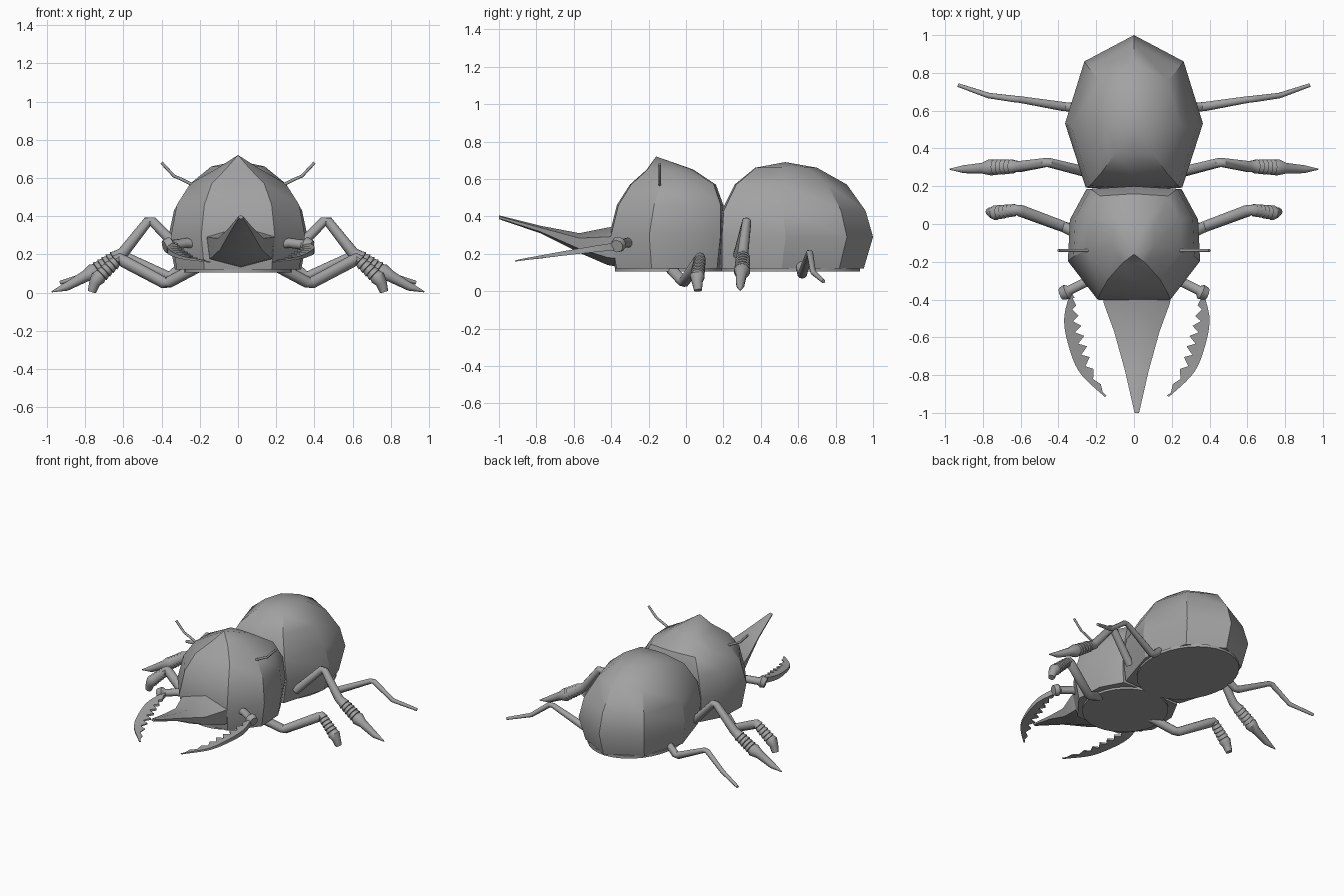
import bpy, bmesh, math
from mathutils import Vector

if "Cube" in bpy.data.objects:
    bpy.data.objects.remove(bpy.data.objects["Cube"])

SHELL = (0.36, 0.36, 0.36, 1)
grey = bpy.data.materials.new("shell grey")
grey.use_nodes = True
grey.diffuse_color = SHELL
grey.node_tree.nodes["Principled BSDF"].inputs["Base Color"].default_value = SHELL


def finish(name, bm, angle=32):
    bmesh.ops.recalc_face_normals(bm, faces=bm.faces)
    mesh = bpy.data.meshes.new(name)
    bm.to_mesh(mesh)
    bm.free()
    mesh.materials.append(grey)
    obj = bpy.data.objects.new(name, mesh)
    bpy.context.collection.objects.link(obj)
    bpy.ops.object.select_all(action='DESELECT')
    obj.select_set(True)
    bpy.context.view_layer.objects.active = obj
    bpy.ops.object.shade_smooth_by_angle(angle=math.radians(angle))
    return obj


def loft(name, rings, apex=None, angle=32):
    """Skin a list of closed rings, ending in an apex or a flat cap."""
    bm = bmesh.new()
    rows = [[bm.verts.new(p) for p in ring] for ring in rings]
    n = len(rows[0])
    for a, b in zip(rows, rows[1:]):
        for i in range(n):
            j = (i + 1) % n
            bm.faces.new((a[i], a[j], b[j], b[i]))
    bm.faces.new(rows[0])
    if apex:
        tip = bm.verts.new(apex)
        for i in range(n):
            bm.faces.new((rows[-1][i], rows[-1][(i + 1) % n], tip))
    else:
        bm.faces.new(rows[-1])
    return finish(name, bm, angle)


def tube(name, path, sides=10):
    """Round limb through (point, radius) stations."""
    pts = [Vector(p) for p, r in path]
    rings = []
    for i, (p, r) in enumerate(path):
        d = (pts[min(i + 1, len(pts) - 1)] - pts[max(i - 1, 0)]).normalized()
        u = d.cross(Vector((0, 1, 0))).normalized()
        v = d.cross(u)
        rings.append([pts[i] + r * (u * math.cos(a) + v * math.sin(a))
                      for a in (math.tau * k / sides for k in range(sides))])
    return loft(name, rings, angle=40)


def ridged(a, b, r0, r1, count=6):
    """Stations for a shin made of stacked flaring collars."""
    a, b, out = Vector(a), Vector(b), []
    for k in range(count):
        r = r0 + (r1 - r0) * k / count
        out += [(a.lerp(b, k / count), r * 0.8), (a.lerp(b, (k + 0.85) / count), r)]
    return out


def dome(name, half, levels, apex):
    """Faceted shell: a mirrored half outline fitted to (z, front, back, width)."""
    outline = half + [(-x, y) for x, y in reversed(half[1:-1])]
    rings = [[(x * w, (f + b) / 2 + y * (b - f) / 2, z) for x, y in outline]
             for z, f, b, w in levels]
    return loft(name, rings, apex)


# Body shells
dome("abdomen", [(0, 1), (.72, .66), (1, -.14), (.7, -.97), (0, -1)],
     [(.12, .18, .95, .33), (.29, .18, 1, .365), (.43, .19, .96, .335),
      (.57, .26, .86, .25), (.66, .37, .70, .14)], (0, .53, .69))
dome("thorax", [(0, 1), (.72, .95), (.97, .42), (1, -.3), (.55, -.97), (0, -1)],
     [(.12, -.38, .18, .32), (.3, -.41, .2, .35), (.46, -.37, .2, .32),
      (.57, -.3, .16, .25), (.65, -.21, .04, .11)], (0, -.16, .72))

# Flat belly plates
for name, y, rx, ry in (("abdomen_plate", .555, .31, .375), ("thorax_plate", -.09, .28, .29)):
    loft(name, [[(rx * math.cos(a), y + ry * math.sin(a), z)
                 for a in (math.tau * k / 32 for k in range(32))] for z in (.105, .125)])

# Head horn, six-sided and curving upward
MID = .015
horn = []
for y, w, top, bottom in ((-.36, .185, .35, .13), (-.42, .175, .34, .14),
                          (-.57, .12, .31, .205), (-.78, .062, .35, .31),
                          (-1, .012, .405, .385)):
    h = top - bottom
    hi, lo = bottom + h * .75, bottom + h * .2
    horn.append([(MID, y, top), (MID + w, y, hi), (MID + w * .9, y, lo),
                 (MID, y, bottom), (MID - w * .9, y, lo), (MID - w, y, hi)])
loft("head_horn", horn)


def sample(points, t):
    """Smooth interpolation along an evenly spaced point list."""
    s = min(t * (len(points) - 1), len(points) - 1.001)
    i = int(s)
    q = [Vector(points[max(0, min(len(points) - 1, i + k))]) for k in (-1, 0, 1, 2)]
    f = s - i
    return (q[1] + (q[2] - q[0]) * f / 2
            + (q[0] * 2 - q[1] * 5 + q[2] * 4 - q[3]) * f * f / 2
            + (q[1] * 3 - q[0] - q[2] * 3 + q[3]) * f ** 3 / 2)


# Toothed jaws: a tapering strip with a notched inner edge
OUTER = [(.35, -.355), (.385, -.5), (.36, -.65), (.30, -.79), (.17, -.915)]
INNER = [(.33, -.39), (.305, -.5), (.27, -.62), (.235, -.75), (.16, -.91)]
TEETH = 9


def jaw(name, side):
    sections = []
    for k in range(2 * TEETH + 1):
        t = k / (2 * TEETH)
        o, i = sample(OUTER, t), sample(INNER, t)
        if k % 2:
            i = i.lerp(o, .45)
        z = .245 - .085 * t
        h = .018 * (1 - t) + .003
        sections.append([(MID + side * p.x, p.y, z + dz)
                         for p, dz in ((o, h), (i, h * .5), (i, -h * .5), (o, -h))])
    loft(name, sections)


# Paired limbs, written for the left and mirrored to the right
FRONT_SHIN = ridged((.62, .075, .18), (.735, .06, .075), .034, .042)
MIDDLE_SHIN = ridged((.63, .305, .19), (.76, .30, .105), .04, .046)
LIMBS = {
    "jaw_arm": [((.2, -.29, .25), .022), ((.27, -.315, .26), .026),
                ((.34, -.35, .25), .026), ((.355, -.36, .25), .042),
                ((.385, -.37, .24), .034)],
    "front_leg": [((.2, -.1, .14), .03), ((.36, -.02, .055), .03), ((.385, -.01, .05), .03),
                  ((.6, .07, .165), .032)] + FRONT_SHIN
                 + [((.75, .06, .05), .03), ((.765, .065, .004), .022)],
    "middle_leg": [((.27, .28, .19), .028), ((.45, .325, .375), .025),
                   ((.47, .325, .375), .025), ((.6, .305, .21), .03)] + MIDDLE_SHIN
                  + [((.8, .295, .085), .03), ((.9, .29, .03), .022), ((.975, .29, .004), .003)],
    "rear_leg": [((.28, .61, .15), .025), ((.35, .62, .09), .025), ((.375, .622, .09), .025),
                 ((.61, .66, .205), .018), ((.635, .662, .205), .018),
                 ((.77, .68, .1), .015), ((.93, .735, .052), .01)],
    "antenna": [((.22, -.14, .555), .008), ((.3, -.14, .595), .008),
                ((.335, -.14, .61), .008), ((.4, -.14, .68), .008)],
}
for word, side in (("left", 1), ("right", -1)):
    jaw(word + "_jaw", side)
    for limb, stations in LIMBS.items():
        tube(word + "_" + limb, [((side * p[0], p[1], p[2]), r) for p, r in stations])
